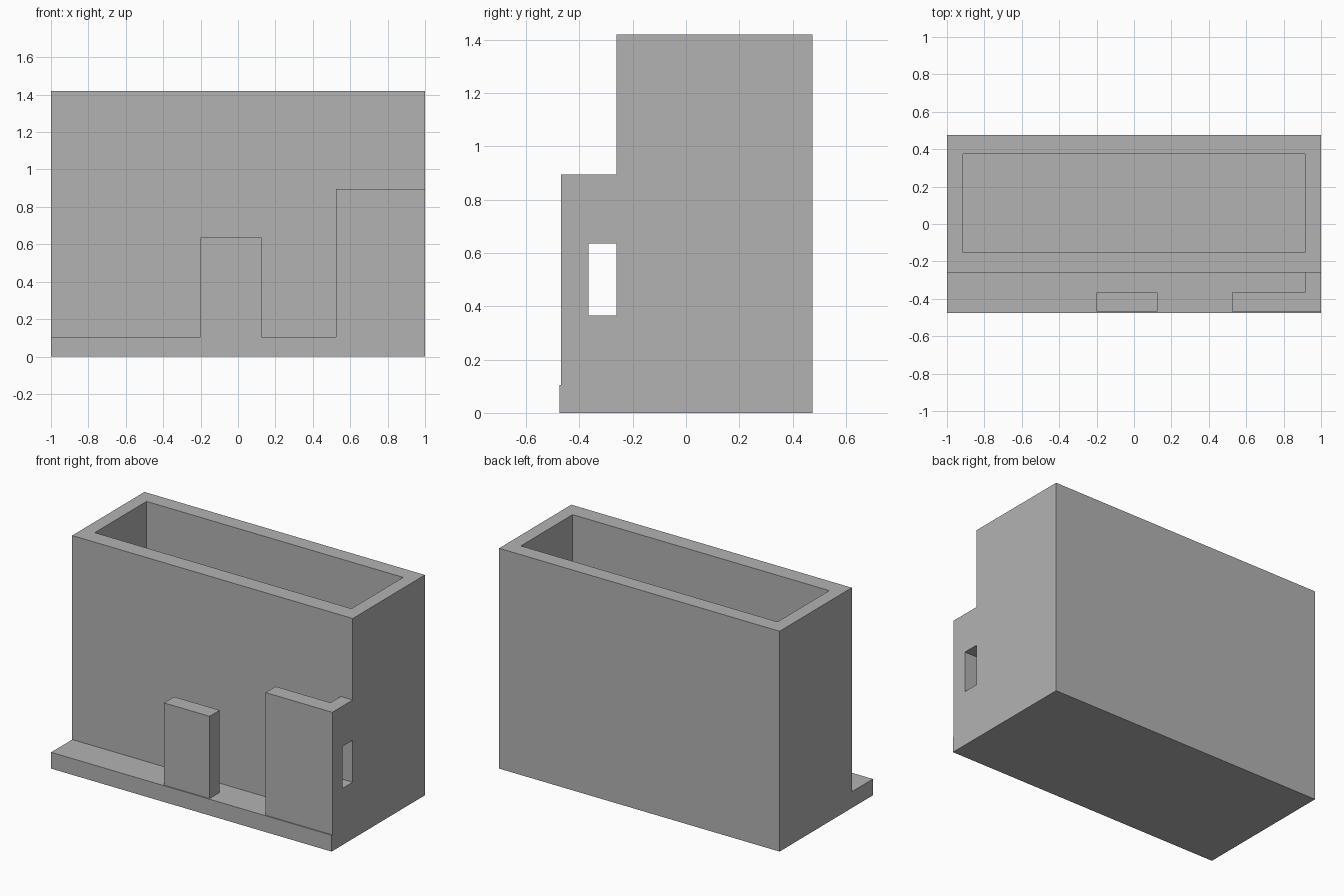
import bpy
import bmesh

cube = bpy.data.objects.get("Cube")
if cube:
    bpy.data.objects.remove(cube, do_unlink=True)

GREY = (0.45, 0.45, 0.45, 1.0)
grey = bpy.data.materials.new("plain grey")
grey.use_nodes = True
grey.diffuse_color = GREY
grey.node_tree.nodes["Principled BSDF"].inputs["Base Color"].default_value = GREY

# Main levels shared by the parts
FRONT, BACK = -0.475, 0.475
PANEL_FRONT, PANEL_BACK = -0.468, -0.365
SHELL_FRONT = -0.26
BASE_TOP, WALL_TOP = 0.105, 1.42
SILL, HEAD, CORNER_TOP = 0.365, 0.635, 0.895
SIDE = 0.915


def box(name, x, y, z, hollow=None):
    """Box from ranges; hollow gives x and y ranges and the floor of an open pocket."""
    bm = bmesh.new()
    bmesh.ops.create_cube(bm, size=1)
    for v in bm.verts:
        v.co = [r[c > 0] for r, c in zip((x, y, z), v.co)]
    if hollow:
        hx, hy, floor = hollow
        top = max(bm.faces, key=lambda f: f.calc_center_median().z)
        bmesh.ops.inset_region(bm, faces=[top], thickness=0.08)
        mid_x, mid_y = sum(x) / 2, sum(y) / 2
        for v in top.verts:
            v.co.x, v.co.y = hx[v.co.x > mid_x], hy[v.co.y > mid_y]
        pocket = bmesh.ops.extrude_discrete_faces(bm, faces=[top])["faces"][0]
        for v in pocket.verts:
            v.co.z = floor
    bmesh.ops.recalc_face_normals(bm, faces=bm.faces[:])
    mesh = bpy.data.meshes.new(name)
    bm.to_mesh(mesh)
    bm.free()
    mesh.materials.append(grey)
    obj = bpy.data.objects.new(name, mesh)
    bpy.context.collection.objects.link(obj)
    return obj


# Tall open-topped shell
box("main_shell", (-1, 1), (SHELL_FRONT, BACK), (0, WALL_TOP),
    hollow=((-SIDE, SIDE), (-0.152, 0.375), BASE_TOP))

# Low ledge along the front
box("front_ledge", (-1, 1), (FRONT, SHELL_FRONT), (0, BASE_TOP))

# Upright slabs standing on the ledge
box("short_front_panel", (-0.2, 0.125), (PANEL_FRONT, PANEL_BACK), (BASE_TOP, HEAD))
box("corner_front_panel", (0.525, 1), (PANEL_FRONT, PANEL_BACK), (BASE_TOP, CORNER_TOP))

# Side return of the corner, with a window opening between sill and lintel
for name, z in (("window_sill_wall", (BASE_TOP, SILL)),
                ("window_lintel_wall", (HEAD, CORNER_TOP))):
    box(name, (SIDE, 1), (PANEL_BACK, SHELL_FRONT), z)
